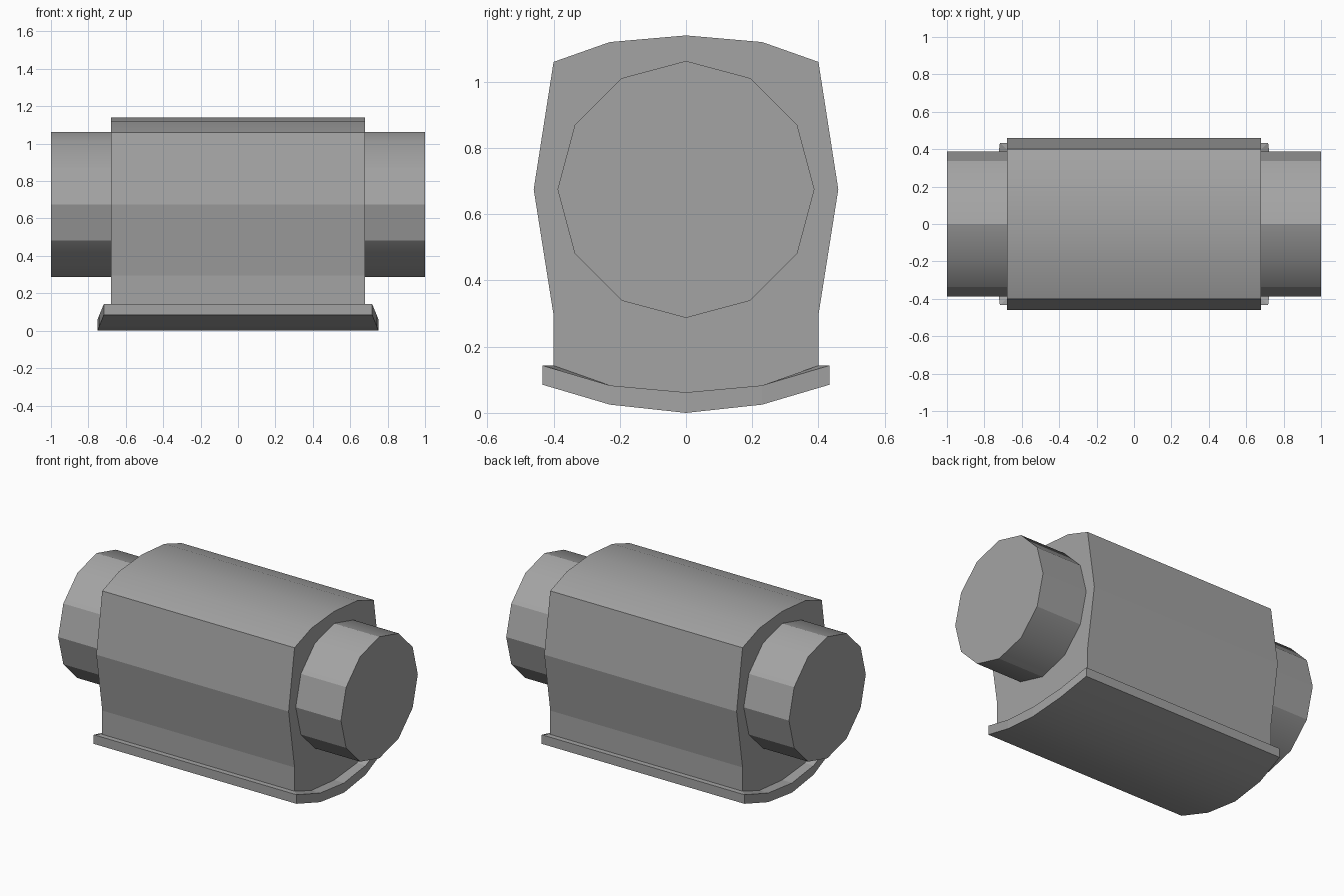
import bpy, bmesh, math

cube = bpy.data.objects.get("Cube")
if cube:
    bpy.data.objects.remove(cube, do_unlink=True)

grey = bpy.data.materials.new("mid_grey")
grey.use_nodes = True
colour = (0.37, 0.37, 0.37, 1)
grey.diffuse_color = colour
grey.node_tree.nodes["Principled BSDF"].inputs["Base Color"].default_value = colour


def finish(bm, name):
    bmesh.ops.recalc_face_normals(bm, faces=bm.faces)
    mesh = bpy.data.meshes.new(name)
    bm.to_mesh(mesh)
    bm.free()
    mesh.materials.append(grey)
    obj = bpy.data.objects.new(name, mesh)
    bpy.context.collection.objects.link(obj)
    return obj


def extrude_profile(profile, half):
    """Prism along x from a closed (y, z) profile."""
    bm = bmesh.new()
    a, b = [[bm.verts.new((x, y, z)) for y, z in profile] for x in (-half, half)]
    bridge(bm, a, b)
    bm.faces.new(a)
    bm.faces.new(b)
    bmesh.ops.recalc_face_normals(bm, faces=bm.faces)
    return bm


def bridge(bm, a, b):
    n = len(a)
    for i in range(n):
        j = (i + 1) % n
        bm.faces.new((a[i], a[j], b[j], b[i]))


def smooth_by_rule(bm, rule):
    """Smooth the faces that pass the rule and crease their borders."""
    for f in bm.faces:
        f.smooth = rule(f)
    for e in bm.edges:
        e.smooth = all(f.smooth for f in e.link_faces)


# Housing: bulged sides, crowned top, shallow curved underside
half_profile = [(0, 1.14), (0.23, 1.12), (0.4, 1.06), (0.46, 0.675),
                (0.4, 0.295), (0.4, 0.143), (0.23, 0.083), (0, 0.062)]
profile = half_profile + [(-y, z) for y, z in half_profile[-2:0:-1]]
bm = extrude_profile(profile, 0.68)
smooth_by_rule(bm, lambda f: f.normal.z > 0.5)
finish(bm, "housing")

# Twelve-sided drum passing through the housing
RADIUS, CENTRE = 0.388, 0.675
ring = [(RADIUS * math.sin(i * math.tau / 12), CENTRE + RADIUS * math.cos(i * math.tau / 12))
        for i in range(12)]
bm = extrude_profile(ring, 1.0)
smooth_by_rule(bm, lambda f: abs(f.normal.z) > 0.5)
for e in bm.edges:
    if all(abs(v.co.y) < 0.001 for v in e.verts):
        e.smooth = False
finish(bm, "drum")


# Curved base plate with bowed ends and a narrow lip around the housing
def plate_loop(bm, stations):
    """Closed loop from (x, y, z) stations along one end, mirrored to the other."""
    side = [(x, -y, z) for x, y, z in stations[:0:-1]] + stations
    other = [(-x, y, z) for x, y, z in reversed(side)]
    return [bm.verts.new(p) for p in side + other]


bm = bmesh.new()
lower = plate_loop(bm, [(0.75, 0, 0.0), (0.742, 0.23, 0.025), (0.717, 0.433, 0.085)])
upper = plate_loop(bm, [(0.75, 0, 0.062), (0.742, 0.23, 0.083), (0.717, 0.433, 0.143)])
inner = plate_loop(bm, [(0.68, 0, 0.062), (0.68, 0.23, 0.083), (0.68, 0.4, 0.143)])
bridge(bm, lower, upper)
bridge(bm, upper, inner)
for loop in (lower, inner):
    for i in range(4):
        bm.faces.new((loop[i], loop[i + 1], loop[8 - i], loop[9 - i]))
bmesh.ops.recalc_face_normals(bm, faces=bm.faces)
smooth_by_rule(bm, lambda f: f.normal.z < -0.5)
finish(bm, "base_plate")
